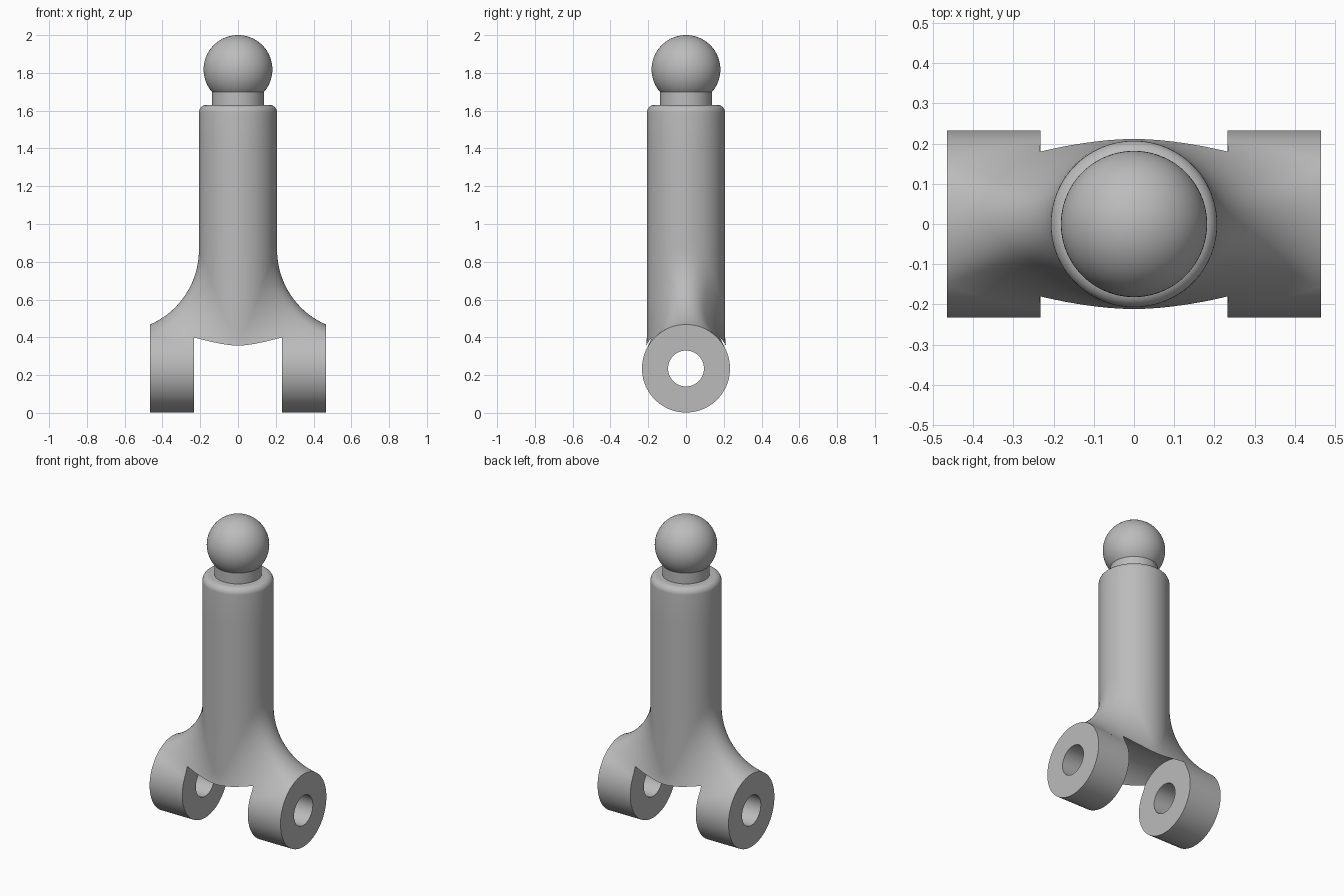
import bpy, bmesh
from math import sin, cos, pi, sqrt, radians
from mathutils import Vector

cube = bpy.data.objects.get("Cube")
if cube:
    bpy.data.objects.remove(cube)

N = 128                       # segments around
COL_R, TOP_Z = 0.207, 1.63    # column
LUG_R, LUG_Z = 0.233, 0.235   # lug barrels, lying along x
LUG_IN, LUG_OUT = 0.233, 0.465
BORE_R, SLOT_R, BLEND_R = 0.095, 0.244, 0.43

grey = bpy.data.materials.new("grey_metal")
grey.use_nodes = True
grey.diffuse_color = (0.5, 0.5, 0.5, 1)
grey.node_tree.nodes["Principled BSDF"].inputs["Base Color"].default_value = (0.5, 0.5, 0.5, 1)

ANGLES = [2 * pi * i / N for i in range(N)]


def loft(name, rings, closed=False, tip=None):
    """Skin a stack of rings; cap the ends, or close the stack on itself."""
    bm = bmesh.new()
    rows = [[bm.verts.new(p) for p in ring] for ring in rings]
    pairs = list(zip(rows, rows[1:])) + ([(rows[-1], rows[0])] if closed else [])
    for a, b in pairs:
        for i in range(N):
            j = (i + 1) % N
            bm.faces.new((a[i], a[j], b[j], b[i]))
    if not closed:
        bm.faces.new(rows[0])
        if tip:
            t = bm.verts.new(tip)
            for i in range(N):
                bm.faces.new((rows[-1][i], rows[-1][(i + 1) % N], t))
        else:
            bm.faces.new(rows[-1])
    bmesh.ops.recalc_face_normals(bm, faces=bm.faces)
    mesh = bpy.data.meshes.new(name)
    bm.to_mesh(mesh)
    bm.free()
    mesh.materials.append(grey)
    obj = bpy.data.objects.new(name, mesh)
    bpy.context.collection.objects.link(obj)
    return obj


def ring_z(r, z):
    return [Vector((r * cos(a), r * sin(a), z)) for a in ANGLES]


def ring_x(r, x):
    return [Vector((x, r * cos(a), LUG_Z + r * sin(a))) for a in ANGLES]


def blend_curve(a, steps=20):
    """Arc of a ball resting on the column and on the lug barrel or its rim."""
    cx, cy = (COL_R + BLEND_R) * cos(a), (COL_R + BLEND_R) * sin(a)
    tx = max(-LUG_OUT, min(LUG_OUT, cx))
    rho = LUG_R + sqrt(BLEND_R ** 2 - (cx - tx) ** 2)
    h = sqrt(rho ** 2 - cy ** 2)
    centre = Vector((cx, cy, LUG_Z + h))
    start = Vector((COL_R * cos(a), COL_R * sin(a), LUG_Z + h)) - centre
    end = Vector((tx, cy * LUG_R / rho, LUG_Z + h * LUG_R / rho)) - centre
    ang = start.angle(end)
    return [centre + (start * sin((1 - k / steps) * ang) + end * sin(k / steps * ang)) / sin(ang)
            for k in range(steps + 1)]


# Column with a rounded top, flowing into the fork
EDGE = 0.04
rings = [ring_z(COL_R - EDGE + EDGE * sin(t * pi / 16), TOP_Z - EDGE + EDGE * cos(t * pi / 16))
         for t in range(9)]
rings += [ring_z(COL_R, z) for z in (1.4, 1.15, 0.9)]
rings += [list(row) for row in zip(*[blend_curve(a) for a in ANGLES])]
column = loft("column_fork", rings, tip=(0, 0, LUG_Z))

# Clearance between the lugs, and the pin bore
slot = loft("slot_cutter", [ring_x(SLOT_R, -LUG_IN - 0.001), ring_x(SLOT_R, LUG_IN + 0.001)])
bore = loft("bore_cutter", [ring_x(BORE_R + 0.005, -0.6), ring_x(BORE_R + 0.005, 0.6)])
for cutter in (slot, bore):
    mod = column.modifiers.new(cutter.name, "BOOLEAN")
    mod.operation, mod.solver, mod.object = "DIFFERENCE", "EXACT", cutter
bpy.context.view_layer.update()
cut = bpy.data.meshes.new_from_object(column.evaluated_get(bpy.context.evaluated_depsgraph_get()))
column.modifiers.clear()
column.data = cut
for cutter in (slot, bore):
    bpy.data.objects.remove(cutter)

# Lug barrels
parts = [column]
for side, s in (("left", 1), ("right", -1)):
    profile = ((LUG_R, LUG_IN), (LUG_R, LUG_OUT), (BORE_R, LUG_OUT), (BORE_R, LUG_IN))
    parts.append(loft(side + "_lug", [ring_x(r, s * x) for r, x in profile], closed=True))

# Neck and ball
BALL_R, BALL_Z, NECK_R = 0.182, 1.818, 0.138
parts.append(loft("neck", [ring_z(NECK_R, TOP_Z - 0.02), ring_z(NECK_R, BALL_Z - 0.11)]))
STEPS = 48
ball_rings = [ring_z(BALL_R * sin(pi * k / STEPS), BALL_Z - BALL_R * cos(pi * k / STEPS))
              for k in range(1, STEPS)]
parts.append(loft("ball", ball_rings, tip=(0, 0, BALL_Z + BALL_R)))

# Smooth shading with crisp edges
bpy.ops.object.select_all(action="DESELECT")
for p in parts:
    p.select_set(True)
bpy.context.view_layer.objects.active = column
bpy.ops.object.shade_smooth_by_angle(angle=radians(30))
